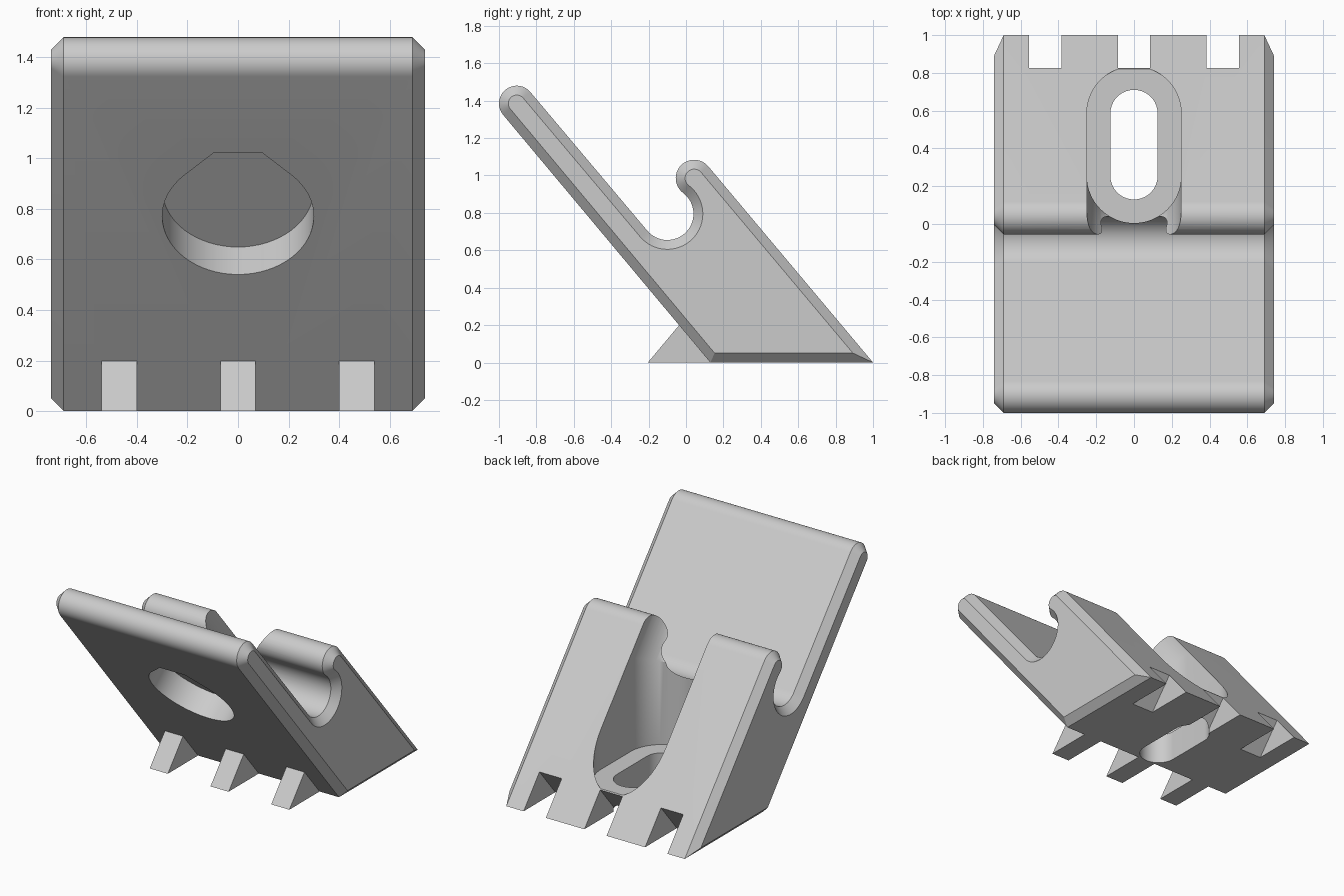
import bpy, bmesh
from math import sin, cos, tan, radians
from mathutils import Vector

if "Cube" in bpy.data.objects:
    bpy.data.objects.remove(bpy.data.objects["Cube"])

grey = bpy.data.materials.new("plain grey")
grey.use_nodes = True
COLOUR = (0.6, 0.6, 0.6, 1)
grey.diffuse_color = COLOUR
grey.node_tree.nodes["Principled BSDF"].inputs["Base Color"].default_value = COLOUR

LEAN = radians(50)
X, Y, Z = Vector((1, 0, 0)), Vector((0, 1, 0)), Vector((0, 0, 1))
UP = Vector((0, -cos(LEAN), sin(LEAN)))      # up along the leaning faces
OUT = Vector((0, sin(LEAN), cos(LEAN)))      # square to the leaning faces


def arc(cx, cy, r, a, b, n=24):
    angles = [radians(a + (b - a) * i / n) for i in range(n + 1)]
    return [(cx + r * cos(t), cy + r * sin(t)) for t in angles]


def loft(name, rings):
    """Solid through equal-length rings of points, capped at both ends."""
    bm = bmesh.new()
    loops = [[bm.verts.new(p) for p in ring] for ring in rings]
    n = len(loops[0])
    for a, b in zip(loops, loops[1:]):
        for i in range(n):
            j = (i + 1) % n
            bm.faces.new((a[i], a[j], b[j], b[i]))
    bm.faces.new(loops[0])
    bm.faces.new(loops[-1])
    bmesh.ops.recalc_face_normals(bm, faces=bm.faces)
    mesh = bpy.data.meshes.new(name)
    bm.to_mesh(mesh)
    bm.free()
    mesh.materials.append(grey)
    ob = bpy.data.objects.new(name, mesh)
    bpy.context.collection.objects.link(ob)
    return ob


def prism(name, points, origin, u, v, w, start, end):
    return loft(name, [[origin + u * a + v * b + w * d for a, b in points]
                       for d in (start, end)])


def combine(target, tool, operation):
    mod = target.modifiers.new(tool.name, "BOOLEAN")
    mod.operation, mod.object, mod.solver = operation, tool, "EXACT"
    bpy.context.view_layer.objects.active = target
    bpy.ops.object.modifier_apply(modifier=mod.name)
    bpy.data.objects.remove(tool)


# Side profile, shrunk inwards by d for the chamfered ends
def side_profile(d):
    slant, mitre = d / tan(LEAN), d / sin(LEAN)
    pts = [(0.13 - slant + mitre, d)]
    pts += arc(-0.905, 1.385, 0.095 - d, 220, 40)          # rounded top edge
    pts += arc(-0.1, 0.795, 0.14 + d, 220, 413, 32)        # cradle
    pts += arc(0.0435, 0.9855, 0.0985 - d, 233, 40)        # hook lip
    pts += [(1.0 - slant - mitre, d)]
    return pts


stand = loft("stand_body", [[Vector((x, y, z)) for y, z in side_profile(d)]
             for x, d in ((-0.74, 0.05), (-0.69, 0), (0.69, 0), (0.74, 0.05))])

# Front teeth and matching notches at the back
TOOTH = [(-0.204, 0), (-0.037, 0.199), (0.1, 0.199), (0.25, 0)]
NOTCH = [(0.65, -0.01), (0.65, 0), (0.825, 0.2085), (1.1, 0.2085), (1.1, -0.01)]
for x in (-0.47, 0, 0.47):
    combine(stand, prism("tooth", TOOTH, X * x, Y, Z, X, -0.07, 0.07), "UNION")
    combine(stand, prism("notch", NOTCH, X * x, Y, Z, X, -0.086, 0.086), "DIFFERENCE")


# Screw slot with a wide recess above it
def stadium(r):
    return arc(0, 0.585, r, 0, 180, 32) + arc(0, 0.255, r, 180, 360, 32)


zero = Vector()
combine(stand, prism("recess", stadium(0.25), zero, X, Y, Z, 0.215, 2), "DIFFERENCE")
combine(stand, prism("slot", stadium(0.125), zero, X, Y, Z, -0.1, 1), "DIFFERENCE")

# Round channel along the lean that opens the hook lip
channel = arc(0, 0, 0.25, 0, 360, 64)[:-1]
combine(stand, prism("channel", channel, OUT * 0.753, X, OUT, UP, 0.25, 1.4),
        "DIFFERENCE")

# Blind teardrop pocket in the front face, with a flat top
teardrop = arc(0, 0, 0.3, 135, 405, 48) + [(0.098, 0.326), (-0.098, 0.326)]
centre = Y * 0.13 + UP * 1.005
combine(stand, prism("pocket", teardrop, centre, X, UP, OUT, -0.1, 0.17), "DIFFERENCE")

bpy.ops.object.select_all(action="DESELECT")
stand.select_set(True)
bpy.context.view_layer.objects.active = stand
bpy.ops.object.shade_smooth_by_angle(angle=radians(30))
